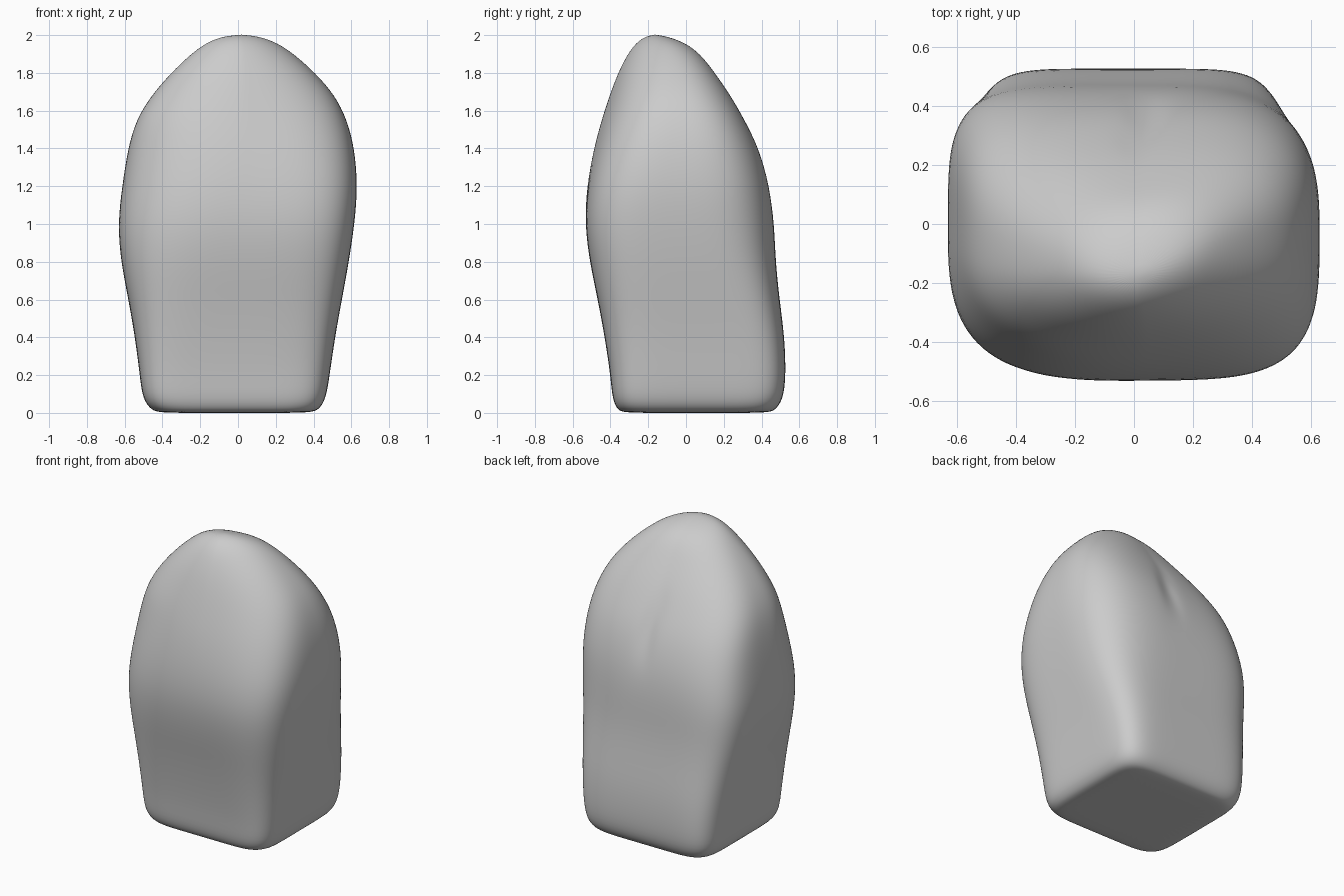
import bpy, bmesh, math

if "Cube" in bpy.data.objects:
    bpy.data.objects.remove(bpy.data.objects["Cube"])

# Cross-sections: z, left x, right x, front y, back y, corner squareness
SECTIONS = [
    (0.000, -0.41, 0.37, -0.32, 0.43, 7.0),
    (0.012, -0.455, 0.425, -0.36, 0.47, 7.0),
    (0.07, -0.505, 0.465, -0.39, 0.515, 7.0),
    (0.20, -0.52, 0.485, -0.40, 0.529, 6.6),
    (0.40, -0.545, 0.513, -0.43, 0.522, 5.6),
    (0.60, -0.58, 0.55, -0.467, 0.495, 4.7),
    (0.80, -0.62, 0.587, -0.510, 0.474, 4.0),
    (1.00, -0.637, 0.617, -0.536, 0.467, 3.6),
    (1.20, -0.613, 0.634, -0.525, 0.442, 3.3),
    (1.40, -0.583, 0.617, -0.487, 0.380, 3.0),
    (1.55, -0.54, 0.578, -0.445, 0.300, 2.8),
    (1.68, -0.46, 0.515, -0.403, 0.225, 2.5),
    (1.80, -0.355, 0.41, -0.358, 0.143, 2.3),
    (1.90, -0.25, 0.297, -0.308, 0.07, 2.1),
    (1.96, -0.168, 0.207, -0.262, -0.01, 2.0),
    (1.992, -0.085, 0.115, -0.215, -0.10, 2.0),
]
SIDES = 56
PEAK = (0.02, -0.165, 2.003)


def ring_points(z, left, right, front, back, square):
    """Rounded-rectangle ring whose four corners differ slightly."""
    up = min(1, max(0, (z - 0.3) / 0.6)) * min(1, max(0, (2.0 - z) / 0.6))
    cx, cy = (left + right) / 2, (front + back) / 2
    a, b = (right - left) / 2, (back - front) / 2
    lean = max(0, (z - 1.1) / 0.9)
    for i in range(SIDES):
        t = 2 * math.pi * i / SIDES
        c, s = math.cos(t), math.sin(t)
        # Corner squareness: front right, front left, back right, back left
        if s < 0:
            n = square + (0.6 if c > 0 else -0.6) * up
        else:
            n = square + (-0.2 if c > 0 else 1.1) * up
        r = (abs(c / a) ** n + abs(s / b) ** n) ** (-1 / n)
        x, y = cx + r * c, cy + r * s
        # The crest runs slightly diagonally near the top
        y += (0.2 if c > 0 else 0.09) * r * c * lean
        # Shallow groove high on the back
        if s > 0:
            mid = 0.03 + 0.3 * (1.42 - z)
            y -= 0.03 * math.exp(-((x - mid) / 0.05) ** 2 - ((z - 1.42) / 0.14) ** 2)
        yield x, y, z


# Standing stone body
bm = bmesh.new()
rings = [[bm.verts.new(p) for p in ring_points(*sec)] for sec in SECTIONS]
for low, high in zip(rings, rings[1:]):
    for i in range(SIDES):
        j = (i + 1) % SIDES
        bm.faces.new((low[i], low[j], high[j], high[i]))

# Flat base and rounded peak
base = bm.verts.new((-0.02, 0.055, 0))
peak = bm.verts.new(PEAK)
for i in range(SIDES):
    j = (i + 1) % SIDES
    bm.faces.new((rings[0][j], rings[0][i], base))
    bm.faces.new((rings[-1][i], rings[-1][j], peak))
for f in bm.faces:
    f.smooth = True

mesh = bpy.data.meshes.new("standing_stone")
bm.to_mesh(mesh)
bm.free()
stone = bpy.data.objects.new("standing_stone", mesh)
bpy.context.collection.objects.link(stone)
sub = stone.modifiers.new("smooth", 'SUBSURF')
sub.levels = sub.render_levels = 2
